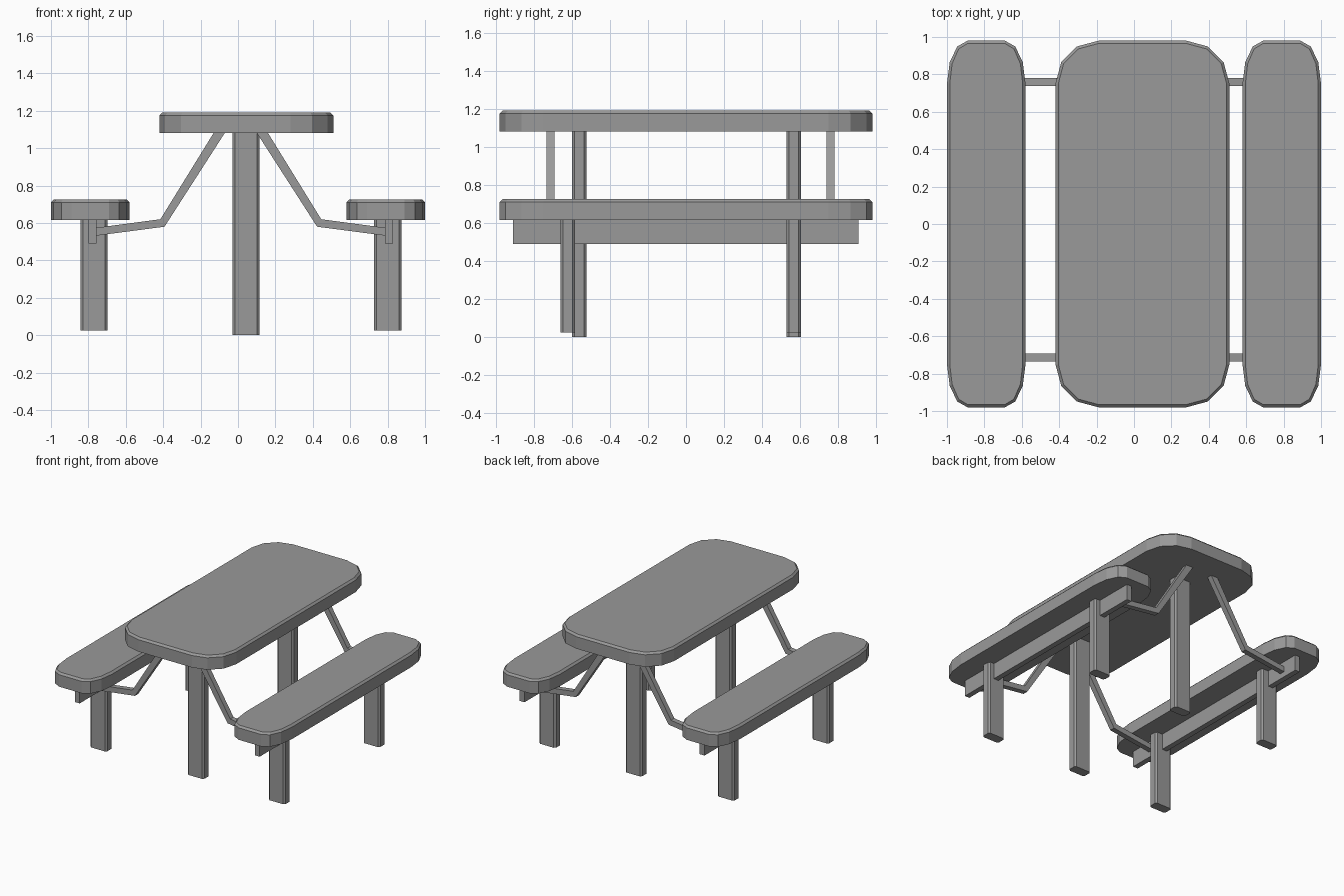
import bpy, bmesh, math
from mathutils import Vector

cube = bpy.data.objects.get("Cube")
if cube:
    bpy.data.objects.remove(cube, do_unlink=True)

# One grey finish for everything
grey = bpy.data.materials.new("grey")
grey.use_nodes = True
colour = (0.32, 0.32, 0.32, 1)
grey.diffuse_color = colour
grey.node_tree.nodes["Principled BSDF"].inputs["Base Color"].default_value = colour


def finish(name, bm):
    bmesh.ops.recalc_face_normals(bm, faces=bm.faces)
    mesh = bpy.data.meshes.new(name)
    bm.to_mesh(mesh)
    bm.free()
    mesh.materials.append(grey)
    obj = bpy.data.objects.new(name, mesh)
    bpy.context.collection.objects.link(obj)
    return obj


def loft(name, rings):
    """Skin closed rings of points and cap both ends."""
    bm = bmesh.new()
    loops = [[bm.verts.new(p) for p in ring] for ring in rings]
    n = len(loops[0])
    for a, b in zip(loops, loops[1:]):
        for i in range(n):
            j = (i + 1) % n
            bm.faces.new((a[i], a[j], b[j], b[i]))
    bm.faces.new(loops[0])
    bm.faces.new(loops[-1])
    return finish(name, bm)


def rounded_outline(cx, half_x, half_y, rx, ry, inset, z, steps=3):
    """Rectangle with elliptical corners, pulled in by the inset."""
    points = []
    for quarter, (sx, sy) in enumerate([(1, 1), (-1, 1), (-1, -1), (1, -1)]):
        for k in range(steps + 1):
            a = math.radians(90 * (quarter + k / steps))
            points.append((cx + sx * (half_x - rx) + (rx - inset) * math.cos(a),
                           sy * (half_y - ry) + (ry - inset) * math.sin(a), z))
    return points


def slab(name, cx, half_x, rx, bottom, top):
    lip = 0.015
    levels = [(0, bottom), (0, top - lip), (lip, top)]
    loft(name, [rounded_outline(cx, half_x, 0.98, rx, 0.23, inset, z)
                for inset, z in levels])


def block(name, x, y, z, chamfer=0):
    """Box between limits; the chamfer trims its upright edges."""
    bm = bmesh.new()
    bmesh.ops.create_cube(bm, size=1)
    for v in bm.verts:
        v.co = [lo + (c + 0.5) * (hi - lo) for c, (lo, hi) in zip(v.co, (x, y, z))]
    if chamfer:
        upright = [e for e in bm.edges
                   if abs(e.verts[0].co.z - e.verts[1].co.z) > 0.1]
        bmesh.ops.bevel(bm, geom=upright, offset=chamfer, segments=1,
                        affect='EDGES')
    finish(name, bm)


# Table top and its two posts
slab("table_top", 0.045, 0.465, 0.23, 1.08, 1.19)
for end, y in (("front", -0.56), ("back", 0.567)):
    block(end + "_table_leg", (-0.03, 0.115), (y - 0.038, y + 0.038),
          (0, 1.085), 0.013)

# Benches, each with a beam and two legs; braces tie them to the table
mid = 0.015
for side, s in (("left", 1), ("right", -1)):
    slab(side + "_bench_seat", s * 0.79, 0.21, 0.11, 0.615, 0.725)
    beam_x = mid + s * 0.792
    block(side + "_bench_beam", (beam_x - 0.021, beam_x + 0.021),
          (-0.91, 0.907), (0.49, 0.62))
    leg_x = mid + s * 0.785
    for end, y in (("front", -0.622), ("back", 0.567)):
        block(f"{side}_{end}_bench_leg", (leg_x - 0.073, leg_x + 0.073),
              (y - 0.038, y + 0.038), (0.025, 0.62), 0.013)

    # Bent bar: lower edge and upper edge at the table, bend and beam
    bar = [((0.083, 1.085), (0.143, 1.085)),
           ((0.408, 0.58), (0.43, 0.62)),
           ((0.79, 0.53), (0.79, 0.572))]
    for end, y in (("front", -0.713), ("back", 0.76)):
        rings = []
        for (lx, lz), (ux, uz) in bar:
            rings.append([Vector((mid + s * px, y + dy, pz)) for px, pz, dy in
                          ((lx, lz, -0.021), (ux, uz, -0.021),
                           (ux, uz, 0.021), (lx, lz, 0.021))])
        loft(f"{side}_{end}_brace", rings)
